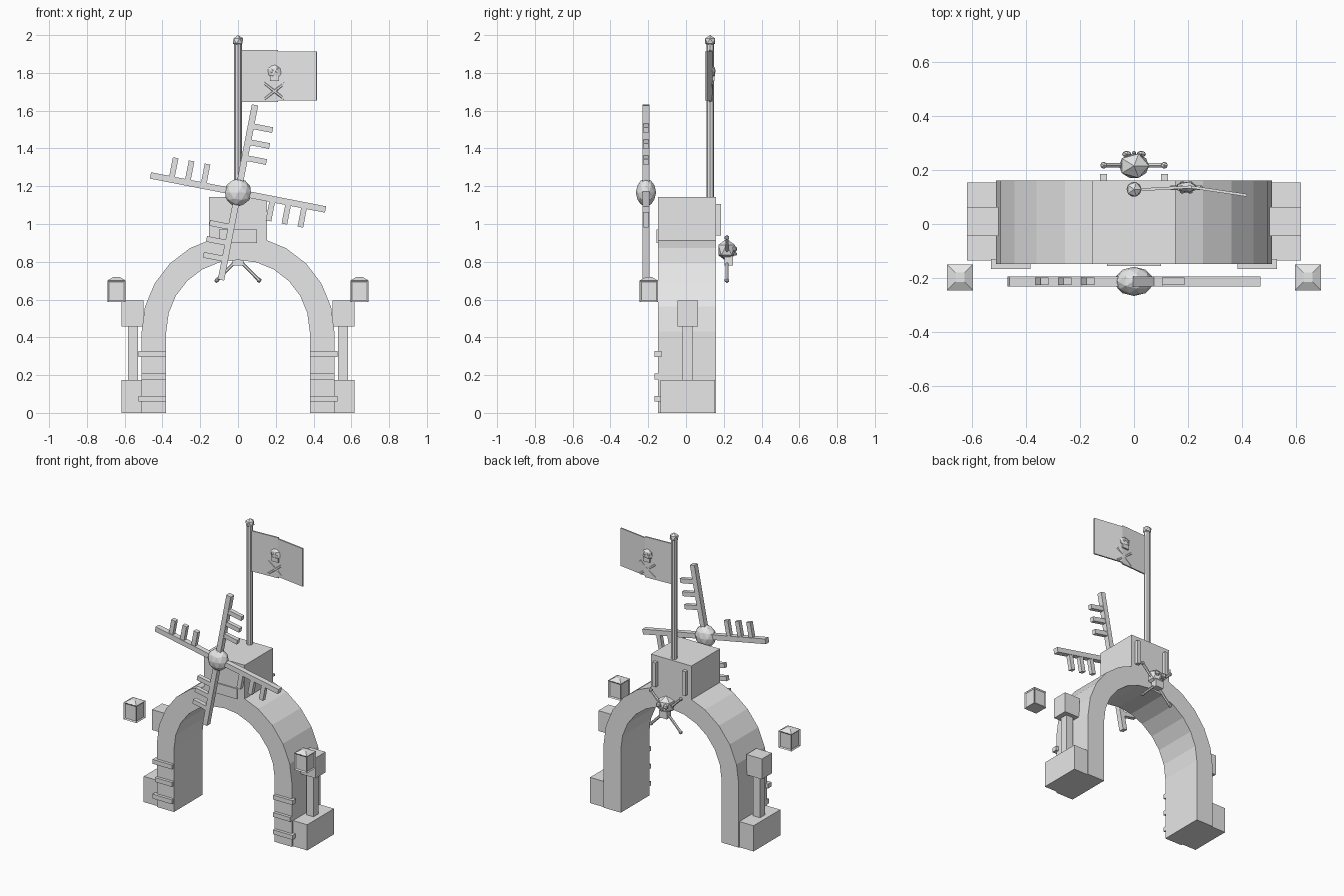
import bpy, bmesh
from math import sin, cos, pi, radians, atan2
from mathutils import Matrix, Vector

cube = bpy.data.objects.get("Cube")
if cube:
    bpy.data.objects.remove(cube, do_unlink=True)

grey = bpy.data.materials.new("plain_grey")
grey.use_nodes = True
grey.diffuse_color = (0.8, 0.8, 0.8, 1)
grey.node_tree.nodes["Principled BSDF"].inputs["Base Color"].default_value = (0.8, 0.8, 0.8, 1)


def finish(name, bm):
    bmesh.ops.recalc_face_normals(bm, faces=bm.faces)
    mesh = bpy.data.meshes.new(name)
    bm.to_mesh(mesh)
    bm.free()
    mesh.materials.append(grey)
    ob = bpy.data.objects.new(name, mesh)
    bpy.context.collection.objects.link(ob)
    return ob


def box(name, x, y, z, turn=None):
    """Box from three (low, high) ranges, optionally transformed."""
    bm = bmesh.new()
    size = [b - a for a, b in (x, y, z)]
    mid = [(a + b) / 2 for a, b in (x, y, z)]
    bmesh.ops.create_cube(bm, size=1, matrix=Matrix.Translation(mid) @ Matrix.Diagonal((*size, 1)))
    if turn:
        bm.transform(turn)
    return finish(name, bm)


def ball(name, centre, radii, detail=1):
    bm = bmesh.new()
    bmesh.ops.create_icosphere(bm, subdivisions=detail, radius=1,
                               matrix=Matrix.Translation(centre) @ Matrix.Diagonal((*radii, 1)))
    return finish(name, bm)


def rod(name, a, b, radius, sides=8):
    a, b = Vector(a), Vector(b)
    d = b - a
    m = Matrix.Translation((a + b) / 2) @ d.to_track_quat('Z', 'Y').to_matrix().to_4x4()
    bm = bmesh.new()
    bmesh.ops.create_cone(bm, cap_ends=True, segments=sides, radius1=radius,
                          radius2=radius, depth=d.length, matrix=m)
    return finish(name, bm)


# Arch: straight legs joined by a half ring, extruded front to back
FRONT, BACK, SPRING, OUT, IN = -0.147, 0.16, 0.43, 0.51, 0.38
bm = bmesh.new()


def half_ring(r):
    ring = [(r * cos(pi * i / 12), SPRING + r * sin(pi * i / 12)) for i in range(13)]
    return [(r, 0)] + ring + [(-r, 0)]


outer, inner = ([bm.verts.new((x, FRONT, z)) for x, z in half_ring(r)] for r in (OUT, IN))
faces = [bm.faces.new((outer[i], outer[i + 1], inner[i + 1], inner[i])) for i in range(len(outer) - 1)]
new = bmesh.ops.extrude_face_region(bm, geom=faces)["geom"]
bmesh.ops.translate(bm, verts=[v for v in new if isinstance(v, bmesh.types.BMVert)], vec=(0, BACK - FRONT, 0))
finish("arch", bm)

# Block at the crown, front plaque and back strips
box("crown_block", (-0.153, 0.153), (FRONT, BACK), (0.91, 1.143))
box("crown_plaque", (-0.1, 0.1), (-0.155, -0.14), (0.9, 0.97))


def lantern(side):
    """Box with recessed panes and a low truncated roof."""
    x, y, h = side * 0.643, -0.197, 0.048
    bm = bmesh.new()
    bmesh.ops.create_cube(bm, size=1, matrix=Matrix.Translation((x, y, 0.644)) @ Matrix.Diagonal((2 * h, 2 * h, 0.116, 1)))
    bm.normal_update()
    panes = [f for f in bm.faces if abs(f.normal.z) < 0.5]
    bmesh.ops.inset_individual(bm, faces=panes, thickness=0.012, depth=-0.006)
    finish("lantern_body", bm)
    bm = bmesh.new()
    turn = Matrix.Translation((x, y, 0.71)) @ Matrix.Rotation(pi / 4, 4, 'Z')
    bmesh.ops.create_cone(bm, cap_ends=True, segments=4, radius1=h * 1.414,
                          radius2=0.024, depth=0.018, matrix=turn)
    finish("lantern_roof", bm)


# Everything that repeats on both sides
for side, tag in ((1, "left"), (-1, "right")):
    def pair(name, x, y, z):
        box(tag + "_" + name, sorted((side * x[0], side * x[1])), y, z)

    pair("back_strip", (0.1, 0.125), (0.15, 0.185), (0.94, 1.105))
    pair("column_base", (0.4, 0.617), (-0.135, 0.153), (0, 0.175))
    pair("column_shaft", (0.53, 0.583), (-0.018, 0.035), (0.17, 0.46))
    pair("column_capital", (0.5, 0.617), (-0.045, 0.063), (0.457, 0.596))
    for z, end in ((0.312, 0.528), (0.193, 0.51), (0.075, 0.528)):
        pair("leg_rung", (0.382, end), (-0.167, -0.13), (z - 0.015, z + 0.015))
    lantern(side)

# Windmill: hub and four arms with three slats each
HUB = Vector((0, -0.212, 1.167))
ball("mill_hub", HUB, (0.072, 0.054, 0.074), 2)
for k in range(4):
    turn = Matrix.Translation(HUB) @ Matrix.Rotation(radians(11 + 90 * k), 4, 'Y')
    box("mill_arm", (-0.017, 0.017), (-0.018, 0.018), (0, 0.472), turn)
    for r in (0.187, 0.273, 0.359):
        box("mill_slat", (0, 0.117), (-0.014, 0.014), (r - 0.015, r + 0.015), turn)


def crossbones(name, centre, half_x, half_z, radius, knob):
    cx, cy, cz = centre
    for s in (1, -1):
        ends = [(cx - s * half_x, cy, cz - half_z), (cx + s * half_x, cy, cz + half_z)]
        rod(name + "_bone", *ends, radius, 6)
        if knob:
            for e in ends:
                ball(name + "_bone_knob", e, (knob,) * 3)


# Skull and crossbones on the back of the arch
ball("back_skull", (0, 0.215, 0.862), (0.062, 0.052, 0.06))
box("back_skull_jaw", (-0.03, 0.03), (0.205, 0.25), (0.78, 0.83))
for x in (-0.027, 0.027):
    ball("back_skull_eye", (x, 0.258, 0.868), (0.019, 0.013, 0.019))
ball("back_skull_nose", (0, 0.262, 0.842), (0.009, 0.009, 0.011))
crossbones("back", (0, 0.217, 0.815), 0.112, 0.113, 0.009, 0.014)

# Flag pole with knob
POLE_Y = 0.128
rod("flag_pole", (0, POLE_Y, 1.14), (0, POLE_Y, 1.96), 0.02, 8)
ball("pole_knob", (0, POLE_Y, 1.969), (0.031,) * 3)


def flag_panel(name, a, b, z):
    """Thin upright panel between two plan points."""
    d = Vector(b) - Vector(a)
    turn = Matrix.Translation((a[0], a[1], 0)) @ Matrix.Rotation(atan2(d.y, d.x), 4, 'Z')
    box(name, (0, d.length), (-0.005, 0.005), z, turn)


flag_panel("flag_inner", (0.01, 0.126), (0.212, 0.137), (1.645, 1.921))
flag_panel("flag_outer", (0.208, 0.137), (0.417, 0.106), (1.655, 1.913))

# Flag emblem, showing on both faces
ball("flag_skull", (0.193, 0.136, 1.806), (0.044, 0.022, 0.042))
box("flag_skull_jaw", (0.169, 0.217), (0.12, 0.152), (1.757, 1.785))
crossbones("flag", (0.193, 0.134, 1.703), 0.056, 0.044, 0.009, 0)
for y in (0.117, 0.153):
    for x in (0.178, 0.208):
        ball("flag_skull_eye", (x, y, 1.81), (0.01, 0.005, 0.01))
